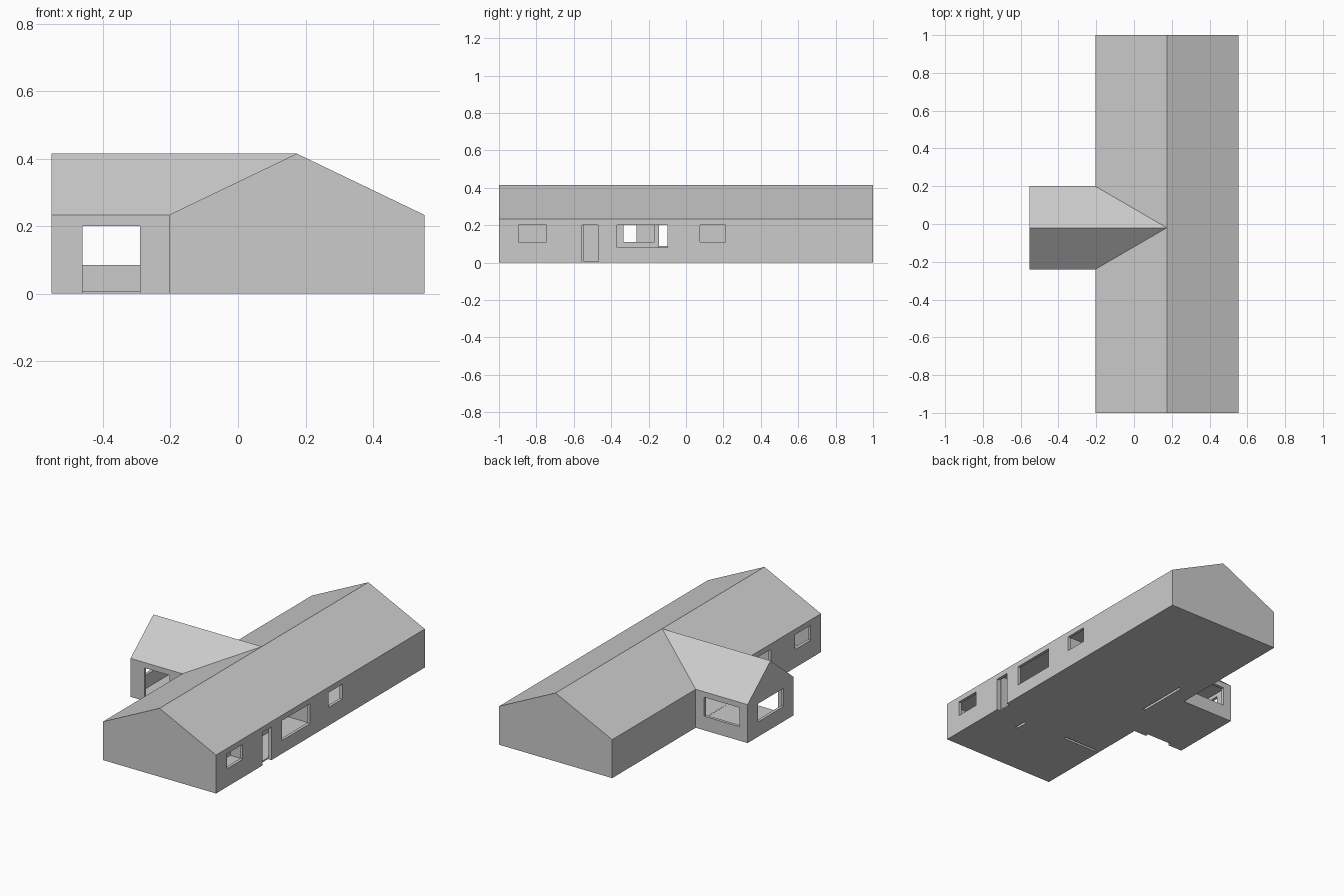
import bpy, bmesh

if "Cube" in bpy.data.objects:
    bpy.data.objects.remove(bpy.data.objects["Cube"])

T = 0.018                    # wall thickness
EAVE, RIDGE, HEAD = 0.233, 0.415, 0.20
X0, X1, XR = -0.205, 0.553, 0.174      # main block and its ridge
WX, WY0, WY1 = -0.553, -0.24, 0.20     # wing
CEIL = 0.222
FLOOR = 0.008


def mesh_object(name, bm):
    bmesh.ops.recalc_face_normals(bm, faces=bm.faces)
    me = bpy.data.meshes.new(name)
    bm.to_mesh(me)
    bm.free()
    ob = bpy.data.objects.new(name, me)
    bpy.context.collection.objects.link(ob)
    return ob


def extruded(name, profile, shift):
    """Extrude a planar outline by the given vector."""
    bm = bmesh.new()
    face = bm.faces.new([bm.verts.new(p) for p in profile])
    out = bmesh.ops.extrude_face_region(bm, geom=[face])
    bmesh.ops.translate(bm, vec=shift,
                        verts=[g for g in out["geom"] if isinstance(g, bmesh.types.BMVert)])
    return mesh_object(name, bm)


def box(name, x0, x1, y0, y1, z0, z1):
    return extruded(name, [(x0, y0, z0), (x1, y0, z0), (x1, y1, z0), (x0, y1, z0)],
                    (0, 0, z1 - z0))


def combine(target, tool, operation):
    """Apply a boolean, then remove the helper."""
    mod = target.modifiers.new("combine", 'BOOLEAN')
    mod.operation, mod.solver, mod.object = operation, 'EXACT', tool
    dg = bpy.context.evaluated_depsgraph_get()
    dg.update()
    me = bpy.data.meshes.new_from_object(target.evaluated_get(dg))
    target.modifiers.clear()
    target.data = me
    bpy.data.objects.remove(tool)


# Gabled main block
house = extruded("house", [(X0, -1, 0), (X1, -1, 0), (X1, -1, EAVE),
                           (XR, -1, RIDGE), (X0, -1, EAVE)], (0, 2, 0))

# Gabled wing running into the main roof up to the ridge
ym = (WY0 + WY1) / 2
wing = extruded("wing", [(WX, WY0, 0), (WX, WY1, 0), (WX, WY1, EAVE),
                         (WX, ym, RIDGE), (WX, WY0, EAVE)], (XR - WX, 0, 0))
combine(house, wing, 'UNION')

# Hollow interiors
for room in [(X0 + T, X1 - T, -1 + T, 1 - T), (WX + T, X0, WY0 + T, WY1 - T)]:
    combine(house, box("cavity", *room, FLOOR, CEIL), 'DIFFERENCE')

# Interior partitions
E = 0.004   # overlap into shell
partitions = [
    (X0 + T - E, X1 - T + E, -0.563, -0.547),   # across, beside the front door
    (0.327, 0.343, -1 + T - E, -0.145),         # along, with door and pass-through
    (-0.098, -0.082, -0.03, 1 - T + E),         # along, north rooms
    (-0.090, X1 - T + E, 0.03, 0.046),          # across, north of the big window
]
for p in partitions:
    combine(house, box("partition", *p, FLOOR - E, CEIL + E), 'UNION')

# Openings: x0, x1, y0, y1, sill height (below zero = door)
D = -0.05
east = (X1 - T - 0.005, X1 + 0.05)
west = (X0 - 0.05, X0 + T + 0.005)
openings = [
    (*east, -0.895, -0.745, 0.11),
    (*east, -0.555, -0.47, D),
    (*east, -0.37, -0.10, 0.08),
    (*east, 0.075, 0.21, 0.11),
    (*west, -0.90, -0.75, 0.11),
    (*west, -0.52, -0.265, 0.11),
    (-0.50, -0.262, WY1 - T - 0.005, WY1 + 0.05, 0.085),   # wing north window
    (-0.46, -0.29, WY0 - 0.05, WY0 + T + 0.002, D),        # wing door
    (WX - 0.05, WX + T + 0.005, -0.145, 0.10, 0.09),       # wing end window
    (X0 - 0.01, X0 + T + 0.005, -0.165, 0.16, 0.007),      # passage into wing
    (-0.098, -0.082, -0.02, 0.30, D),                      # inner doors
    (0.327, 0.343, -0.645, -0.567, D),
    (-0.18, 0.05, -0.563, -0.547, D),
    (0.32, 0.35, -0.335, -0.17, 0.11),                     # pass-through
]
for x0, x1, y0, y1, sill in openings:
    combine(house, box("opening", x0, x1, y0, y1, sill, HEAD), 'DIFFERENCE')
